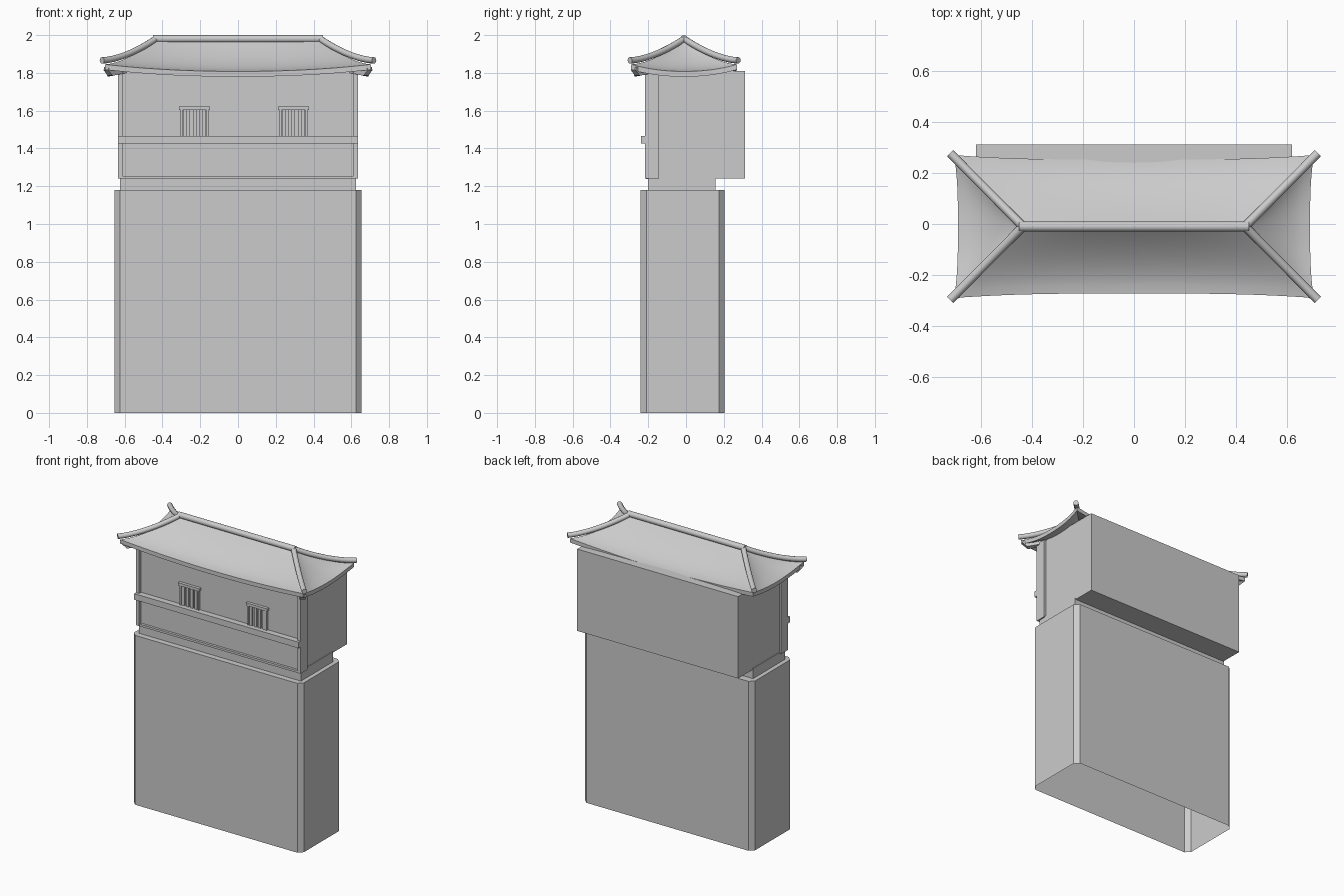
import bpy, bmesh, math
from mathutils import Vector

if "Cube" in bpy.data.objects:
    bpy.data.objects.remove(bpy.data.objects["Cube"])


def finish(name, bm, smooth=None):
    bmesh.ops.recalc_face_normals(bm, faces=bm.faces)
    me = bpy.data.meshes.new(name)
    bm.to_mesh(me)
    bm.free()
    ob = bpy.data.objects.new(name, me)
    bpy.context.collection.objects.link(ob)
    if smooth:
        bpy.ops.object.select_all(action='DESELECT')
        ob.select_set(True)
        bpy.context.view_layer.objects.active = ob
        bpy.ops.object.shade_smooth_by_angle(angle=math.radians(smooth))
    return ob


def box(name, x0, x1, y0, y1, z0, z1):
    bm = bmesh.new()
    bmesh.ops.create_cube(bm, size=1)
    for v in bm.verts:
        v.co = Vector(((x0 + x1) / 2 + v.co.x * (x1 - x0),
                       (y0 + y1) / 2 + v.co.y * (y1 - y0),
                       (z0 + z1) / 2 + v.co.z * (z1 - z0)))
    return finish(name, bm)


def tube(name, path, r, sides=12):
    bm = bmesh.new()
    pts = [Vector(p) for p in path]
    rings = []
    for i, p in enumerate(pts):
        d = (pts[min(i + 1, len(pts) - 1)] - pts[max(i - 1, 0)]).normalized()
        side = d.cross(Vector((0, 0, 1))).normalized()
        up = side.cross(d)
        rings.append([bm.verts.new(p + r * (math.cos(a) * side + math.sin(a) * up))
                      for a in (2 * math.pi * k / sides for k in range(sides))])
    for a, b in zip(rings, rings[1:]):
        for k in range(sides):
            n = (k + 1) % sides
            bm.faces.new((a[k], a[n], b[n], b[k]))
    bm.faces.new(rings[0])
    bm.faces.new(rings[-1])
    return finish(name, bm, 40)


# Tall wall base: chamfered corners, open underneath
X, Y0, Y1, C = 0.655, -0.24, 0.205, 0.03
outline = [(-X + C, Y0), (X - C, Y0), (X, Y0 + C), (X, Y1 - C),
           (X - C, Y1), (-X + C, Y1), (-X, Y1 - C), (-X, Y0 + C)]
bm = bmesh.new()
low = [bm.verts.new((x, y, 0)) for x, y in outline]
top = [bm.verts.new((x, y, 1.18)) for x, y in outline]
for i in range(8):
    j = (i + 1) % 8
    bm.faces.new((low[i], low[j], top[j], top[i]))
bm.faces.new(top)
finish("wall_base", bm)

# Recessed neck and upper room
box("neck", -0.625, 0.625, -0.2, 0.155, 1.17, 1.25)
box("upper_room", -0.62, 0.62, -0.195, 0.312, 1.24, 1.81)

# Front timber frame
for s, n in ((-1, "left"), (1, "right")):
    xs = sorted((s * 0.61, s * 0.634))
    box("post_" + n, *xs, -0.217, -0.143, 1.24, 1.81)
box("sill_beam", -0.61, 0.61, -0.212, -0.19, 1.237, 1.252)
box("front_rail", -0.634, 0.634, -0.237, -0.19, 1.425, 1.467)

# Barred windows
for cx, n in ((-0.23, "left"), (0.293, "right")):
    box("window_header_" + n, cx - 0.082, cx + 0.082, -0.216, -0.19, 1.603, 1.622)
    for s in (-1, 1):
        xs = sorted((cx + s * 0.064, cx + s * 0.074))
        box("window_jamb_" + n, *xs, -0.21, -0.19, 1.465, 1.605)
    for k in range(4):
        bx = cx + (k - 1.5) * 0.033
        box("window_bar_" + n, bx - 0.01, bx + 0.01, -0.206, -0.19, 1.465, 1.605)

# Curved hip roof shell
YC, RX, RZ, N, M = -0.01, 0.44, 1.975, 24, 8


def drop(s):
    return 1 - (1 - s) ** 1.65


def roof_point(side, t, s):
    ez = 1.808 + 0.037 * abs(t) ** 2.2
    if side in (0, 2):
        sg = -1 if side == 0 else 1
        eave = (0.705 * t, YC + sg * (0.262 + 0.018 * abs(t) ** 3))
        ridge = (RX * t, YC)
    else:
        sg = 1 if side == 1 else -1
        eave = (sg * (0.69 + 0.015 * abs(t) ** 3), YC + 0.28 * t)
        ridge = (sg * RX, YC)
    return Vector((ridge[0] + (eave[0] - ridge[0]) * s,
                   ridge[1] + (eave[1] - ridge[1]) * s,
                   RZ + (ez - RZ) * drop(s)))


bm = bmesh.new()
for side in range(4):
    for dz in (0, -0.028):
        g = [[bm.verts.new(roof_point(side, 2 * i / N - 1, j / M) + Vector((0, 0, dz)))
              for j in range(M + 1)] for i in range(N + 1)]
        for i in range(N):
            for j in range(M):
                bm.faces.new((g[i][j], g[i + 1][j], g[i + 1][j + 1], g[i][j + 1]))
        if dz == 0:
            upper = g
    for i in range(N):
        bm.faces.new((upper[i][M], upper[i + 1][M], g[i + 1][M], g[i][M]))
bmesh.ops.remove_doubles(bm, verts=bm.verts, dist=0.0005)
finish("roof", bm, 30)

# Ridge and hip tubes
tube("ridge_tube", [(-0.45, YC, 1.98), (0.45, YC, 1.98)], 0.02)
for sx in (-1, 1):
    for sy in (-1, 1):
        path = []
        for k in range(11):
            s = k / 10
            path.append((sx * (0.435 + 0.285 * s), YC + sy * 0.287 * s,
                         1.98 - 0.114 * drop(s)))
        tube("hip_tube", path, 0.017)

# Corner rafters under the front eaves
for sx in (-1, 1):
    bm = bmesh.new()
    d = Vector((sx, -1, 0)).normalized()
    w = Vector((-d.y, d.x, 0)) * 0.018
    o = Vector((sx * 0.6, -0.18, 0))
    prof = [(0, 1.83), (0.135, 1.83), (0.14, 1.815), (0.11, 1.785), (0, 1.80)]
    ends = [[bm.verts.new(o + d * a + w * q + Vector((0, 0, z))) for a, z in prof]
            for q in (-1, 1)]
    for e in ends:
        bm.faces.new(e)
    for i in range(5):
        j = (i + 1) % 5
        bm.faces.new((ends[0][i], ends[0][j], ends[1][j], ends[1][i]))
    finish("corner_rafter", bm)
